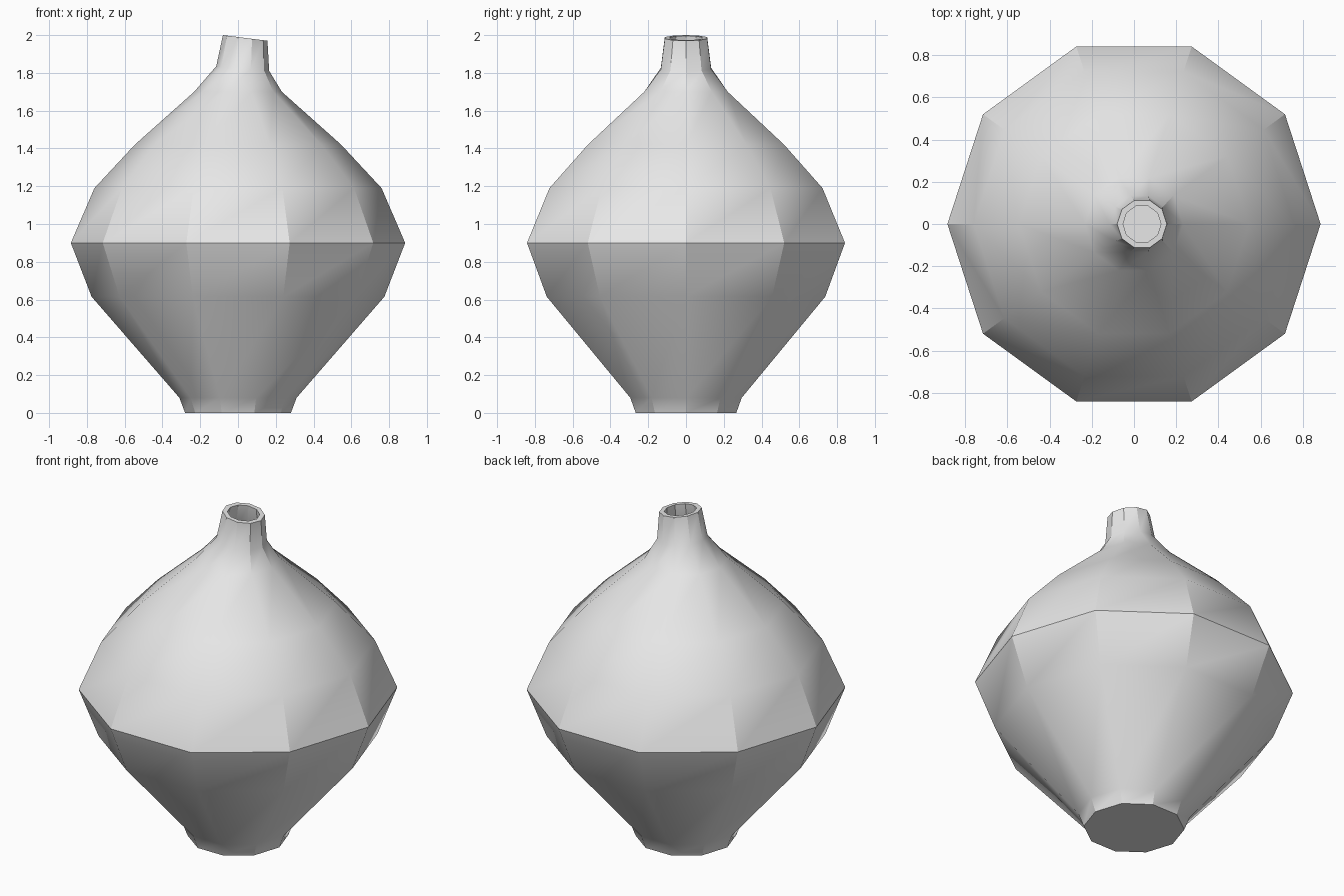
import bpy, bmesh, math

cube = bpy.data.objects.get("Cube")
if cube:
    bpy.data.objects.remove(cube, do_unlink=True)

SIDES = 10

# Clay colour
clay = bpy.data.materials.new("light_grey_clay")
clay.use_nodes = True
grey = (0.8, 0.8, 0.8, 1)
clay.diffuse_color = grey
clay.node_tree.nodes["Principled BSDF"].inputs["Base Color"].default_value = grey

# Rings as (radius, height, sideways shift, slope): outside going up, then inside going down
outside = [
    (0.28, 0, 0, 0), (0.31, 0.08, 0, 0), (0.775, 0.615, 0, 0),
    (0.885, 0.9, 0, 0), (0.76, 1.19, 0, 0), (0.546, 1.42, 0, 0),
    (0.232, 1.70, 0, 0), (0.14, 1.823, 0.025, -0.09), (0.118, 1.985, 0.038, -0.127),
]
inside = [
    (0.09, 1.985, 0.038, -0.127), (0.11, 1.815, 0.025, -0.09),
    (0.2, 1.68, 0, 0), (0.51, 1.4, 0, 0), (0.72, 1.18, 0, 0), (0.845, 0.9, 0, 0),
    (0.735, 0.63, 0, 0), (0.27, 0.1, 0, 0),
]

bm = bmesh.new()


def ring(radius, height, shift, slope):
    verts = []
    for i in range(SIDES):
        a = math.tau * i / SIDES
        x = radius * math.cos(a)
        verts.append(bm.verts.new((x + shift, radius * math.sin(a), height + slope * x)))
    return verts


# Walls, rim and inner wall
rings = [ring(*r) for r in outside + inside]
for low, high in zip(rings, rings[1:]):
    for i in range(SIDES):
        j = (i + 1) % SIDES
        bm.faces.new((low[i], low[j], high[j], high[i]))

# Base and inner floor
bm.faces.new(rings[0][::-1])
bm.faces.new(rings[-1])
bmesh.ops.recalc_face_normals(bm, faces=bm.faces)

mesh = bpy.data.meshes.new("vase")
bm.to_mesh(mesh)
bm.free()
mesh.materials.append(clay)
vase = bpy.data.objects.new("vase", mesh)
bpy.context.collection.objects.link(vase)

# Soft shading with crisp edges
bpy.ops.object.select_all(action="DESELECT")
vase.select_set(True)
bpy.context.view_layer.objects.active = vase
bpy.ops.object.shade_smooth_by_angle(angle=math.radians(30))
